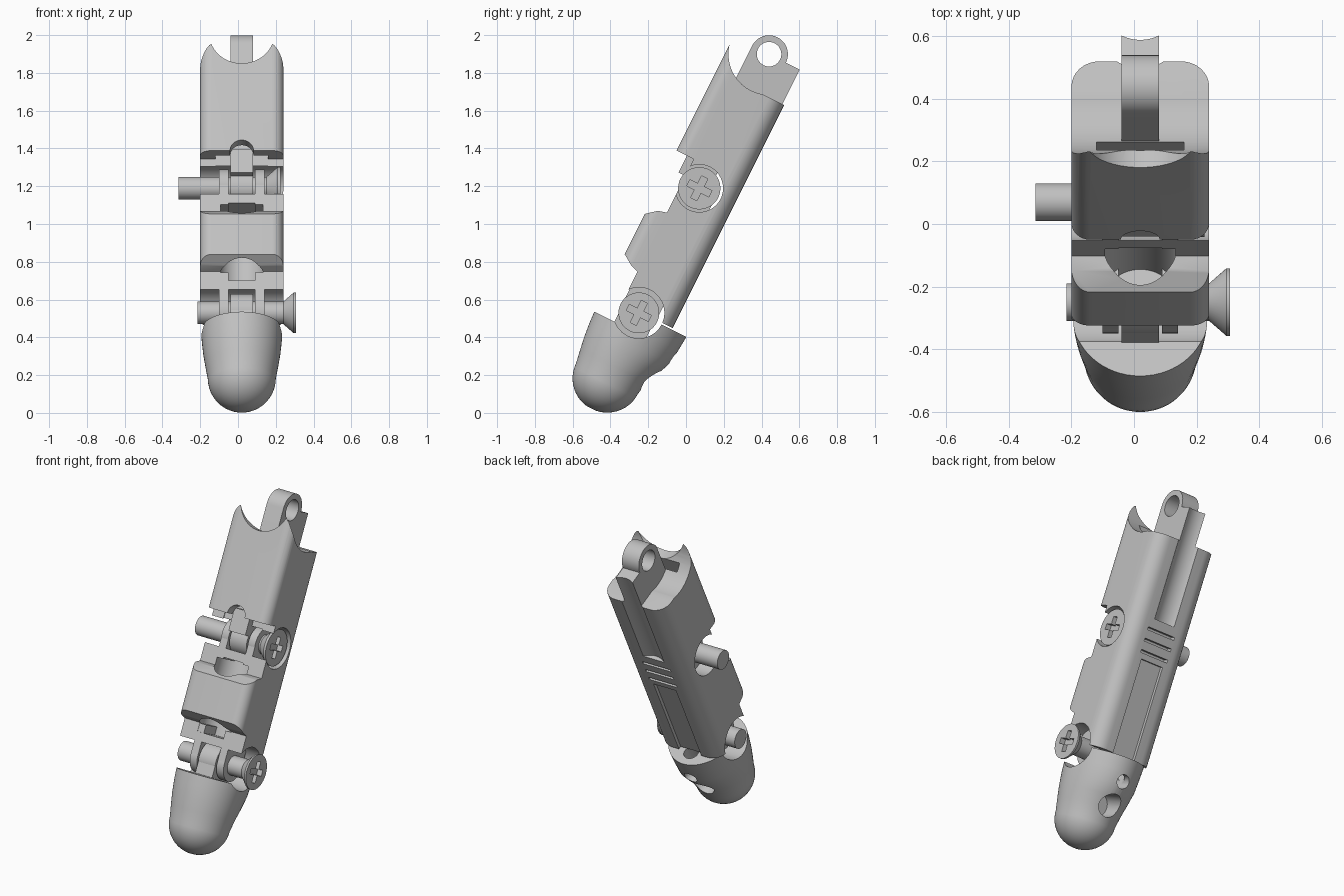
import bpy, bmesh, math
from mathutils import Matrix

if "Cube" in bpy.data.objects:
    bpy.data.objects.remove(bpy.data.objects["Cube"], do_unlink=True)

# Parts are built upright (x, w = depth, t = along the finger), then leaned back
X0, WC = 0.02, -0.458
KNUCKLE, MIDDLE, END = (-0.456, 1.895), (-0.469, 1.095), (-0.46, 0.362)
LEAN = Matrix.Rotation(-math.atan(0.5), 4, 'X')

grey = bpy.data.materials.new("light_grey")
grey.use_nodes = True
grey.diffuse_color = (0.53, 0.53, 0.53, 1)
grey.node_tree.nodes["Principled BSDF"].inputs["Base Color"].default_value = (0.53, 0.53, 0.53, 1)
parts = []


def loft(name, rings, part=True):
    """Skin a list of equal-length rings and cap both ends."""
    bm = bmesh.new()
    rows = [[bm.verts.new(p) for p in ring] for ring in rings]
    n = len(rows[0])
    for a, b in zip(rows, rows[1:]):
        for i in range(n):
            bm.faces.new((a[i], a[(i + 1) % n], b[(i + 1) % n], b[i]))
    bm.faces.new(rows[0])
    bm.faces.new(rows[-1])
    bmesh.ops.recalc_face_normals(bm, faces=bm.faces)
    mesh = bpy.data.meshes.new(name)
    bm.to_mesh(mesh)
    bm.free()
    mesh.materials.append(grey)
    ob = bpy.data.objects.new(name, mesh)
    bpy.context.collection.objects.link(ob)
    if part:
        parts.append(ob)
    return ob


def circle(n=48):
    return [(math.cos(2 * math.pi * i / n), math.sin(2 * math.pi * i / n)) for i in range(n)]


def turned(name, pivot, profile, part=True):
    """Turned shape around an x axis through pivot; profile is (x, radius)."""
    w, t = pivot
    return loft(name, [[(x, w + r * c, t + r * s) for c, s in circle()] for x, r in profile], part)


def box(name, x, w, t, part=True):
    return loft(name, [[(x[0], w[i], t[j]) for i, j in ((0, 0), (1, 0), (1, 1), (0, 1))],
                       [(x[1], w[i], t[j]) for i, j in ((0, 0), (1, 0), (1, 1), (0, 1))]], part)


def rod_w(x, t, r, w0, w1):
    return loft("cutter", [[(x + r * c, w, t + r * s) for c, s in circle()] for w in (w0, w1)], False)


def rod_t(x, w, r, t0, t1):
    return loft("cutter", [[(x + r * c, w + r * s, t) for c, s in circle()] for t in (t0, t1)], False)


def rod_x(pivot, r, x0=-0.5, x1=0.5):
    return turned("cutter", pivot, [(x0, r), (x1, r)], False)


def cut_box(x, w, t):
    return box("cutter", x, w, t, False)


def boolean(ob, other, op='DIFFERENCE'):
    mod = ob.modifiers.new("cut", 'BOOLEAN')
    mod.operation, mod.solver, mod.object = op, 'EXACT', other
    bpy.context.view_layer.objects.active = ob
    bpy.ops.object.modifier_apply(modifier=mod.name)
    bpy.data.objects.remove(other, do_unlink=True)


# Finger body: rounded section trimmed by a side outline
def section(t):
    pts = []
    for sx, sw, r, a in ((1, 1, 0.09, 0), (-1, 1, 0.09, 90), (-1, -1, 0.06, 180), (1, -1, 0.06, 270)):
        cx, cw = X0 + sx * (0.22 - r), -0.465 + sw * (0.201 - r)
        for k in range(9):
            ang = math.radians(a + k * 11.25)
            pts.append((cx + r * math.cos(ang), cw + r * math.sin(ang), t))
    return pts


body = loft("finger_body", [section(0.3), section(1.9)])
outline = [(-0.2, 0.37), (-0.2, 1.69), (-0.456, 1.69), (-0.456, 1.87), (-0.7, 1.87), (-0.7, 1.22),
           (-0.565, 1.22), (-0.565, 0.903), (-0.612, 0.89), (-0.666, 0.845), (-0.7, 0.82),
           (-0.7, 0.62), (-0.664, 0.605), (-0.608, 0.568), (-0.565, 0.554), (-0.565, 0.37)]
boolean(body, loft("cutter", [[(x, w, t) for w, t in outline] for x in (-0.4, 0.4)], False), 'INTERSECT')
boolean(body, rod_x(KNUCKLE, 0.215))                    # knuckle socket
boolean(body, rod_w(X0, 1.906, 0.17, -0.75, -0.456))    # front scoop
boolean(body, rod_w(X0, 1.22, 0.062, -0.75, -0.56))     # notch over middle hinge
boolean(body, rod_x(MIDDLE, 0.126))                     # middle hinge clearance
boolean(body, rod_x(END, 0.135))                        # end hinge clearance
boolean(body, rod_t(X0, -0.53, 0.118, 0.5, 0.96))       # cord channel
boolean(body, cut_box((-0.12, 0.16), (-0.605, -0.56), (1.1, 1.8)))
boolean(body, rod_t(X0, -0.17, 0.12, 1.2, 1.95))        # shallow back groove
boolean(body, cut_box((-0.06, 0.10), (-0.284, -0.2), (0.3, 0.95)))
for t in (0.985, 1.055, 1.125):                         # flex slots
    boolean(body, cut_box((-0.08, 0.12), (-0.30, -0.2), (t, t + 0.018)))

# Knuckle lug with an eye
lug = box("knuckle_lug", (-0.04, 0.08), (-0.556, -0.272), (1.6, 1.895))
boolean(lug, turned("cutter", KNUCKLE, [(-0.04, 0.1), (0.08, 0.1)], False), 'UNION')
boolean(lug, rod_x(KNUCKLE, 0.065))
boolean(lug, rod_t(X0, -0.17, 0.12, 1.2, 1.95))

# Hinge knuckles: centre lug and a pair of side plates at each hinge
box("middle_hinge_arm", (-0.04, 0.08), (-0.605, -0.42), (1.12, 1.26))
turned("middle_hinge_eye", MIDDLE, [(-0.04, 0.1), (0.08, 0.1)])
turned("end_hinge_eye", END, [(-0.04, 0.1), (0.08, 0.1)])
box("end_hinge_arm", (-0.04, 0.08), (-0.555, -0.365), (0.2, 0.36))
for x in (-0.1, 0.09):
    side = "right" if x < 0 else "left"
    span = (x, x + 0.05)
    turned("middle_hinge_plate_" + side, MIDDLE, [(x, 0.1), (x + 0.05, 0.1)])
    box("middle_hinge_web_" + side, span, (-0.565, -0.37), (0.95, 1.09))
    turned("end_hinge_plate_" + side, END, [(x, 0.1), (x + 0.05, 0.1)])
    box("end_hinge_web_" + side, span, (-0.56, -0.36), (0.37, 0.55))


# Countersunk screws with a cross recess
def screw(name, pivot, profile):
    ob = turned(name, pivot, profile)
    w, t = pivot
    top = profile[-1][0]
    for a, b in ((0.065, 0.018), (0.018, 0.065)):
        boolean(ob, cut_box((top - 0.035, top + 0.1), (w - a, w + a), (t - b, t + b)))


screw("middle_screw", MIDDLE, [(-0.315, 0.06), (0.15, 0.06), (0.21, 0.112), (0.225, 0.112)])
screw("end_screw", END, [(-0.215, 0.06), (0.24, 0.06), (0.295, 0.108), (0.306, 0.108)])


# Fingertip: round nose, widening cone, fuller at the back
def tip_ring(t, r, back):
    return [(X0 + r * c, WC + (back if s > 0 else r) * s, t) for c, s in circle(64)]


rings = []
for k in range(1, 13):
    a = math.radians(k * 7.5)
    rings.append(tip_ring(-0.025 - 0.18 * math.cos(a), 0.18 * math.sin(a), 0.185 * math.sin(a)))
rings += [tip_ring(*v) for v in ((0.05, 0.193, 0.2), (0.12, 0.204, 0.232), (0.197, 0.212, 0.266),
                                 (0.28, 0.217, 0.274), (0.36, 0.22, 0.28))]
tip = loft("fingertip", rings)
boolean(tip, cut_box((-0.5, 0.5), (-0.9, -0.46), (0.262, 0.5)))
boolean(tip, rod_x(END, 0.135))
boolean(tip, rod_w(X0, 0.07, 0.07, -0.38, -0.1))        # cord holes
boolean(tip, rod_w(X0, 0.22, 0.042, -0.36, -0.1))
boolean(tip, rod_t(X0, -0.27, 0.045, 0.22, 0.5))

# Lean every part and smooth the curved faces
bpy.ops.object.select_all(action='DESELECT')
for ob in parts:
    ob.data.transform(LEAN)
    ob.select_set(True)
bpy.context.view_layer.objects.active = body
bpy.ops.object.shade_smooth_by_angle(angle=math.radians(30))
